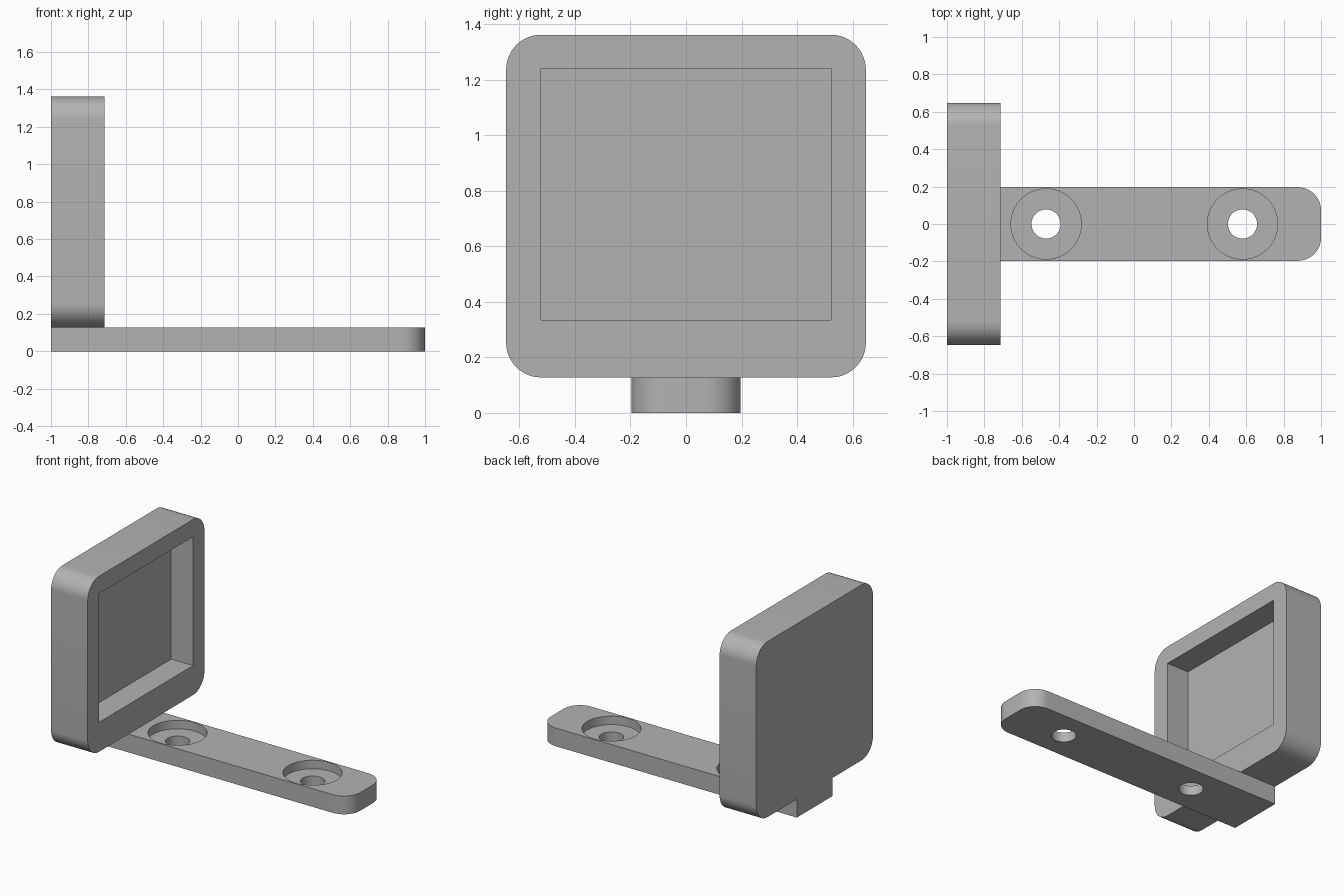
import bpy
import bmesh
from math import radians, sin, cos, pi
from mathutils import Matrix, Vector

cube = bpy.data.objects.get("Cube")
if cube:
    bpy.data.objects.remove(cube, do_unlink=True)

GREY = (0.45, 0.45, 0.45, 1)
grey = bpy.data.materials.new("plain grey")
grey.use_nodes = True
grey.diffuse_color = GREY
grey.node_tree.nodes["Principled BSDF"].inputs["Base Color"].default_value = GREY


def link(name, bm):
    bmesh.ops.recalc_face_normals(bm, faces=bm.faces)
    mesh = bpy.data.meshes.new(name)
    bm.to_mesh(mesh)
    bm.free()
    mesh.materials.append(grey)
    obj = bpy.data.objects.new(name, mesh)
    bpy.context.collection.objects.link(obj)
    return obj


def box(name, low, high, is_rounded=None, radius=0.0):
    """Box between two corners; edges chosen by is_rounded get a round bevel."""
    low, high = Vector(low), Vector(high)
    bm = bmesh.new()
    bmesh.ops.create_cube(bm, size=1)
    bmesh.ops.scale(bm, vec=high - low, verts=bm.verts)
    bmesh.ops.translate(bm, vec=(low + high) / 2, verts=bm.verts)
    if is_rounded:
        edges = [e for e in bm.edges if is_rounded(*[v.co for v in e.verts])]
        bmesh.ops.bevel(bm, geom=edges, offset=radius, segments=12,
                        profile=0.5, affect='EDGES')
    return link(name, bm)


def cylinder(name, x, radius, bottom, top):
    bm = bmesh.new()
    bmesh.ops.create_cone(bm, cap_ends=True, segments=64, radius1=radius,
                          radius2=radius, depth=top - bottom,
                          matrix=Matrix.Translation((x, 0, (top + bottom) / 2)))
    return link(name, bm)


def cut(obj, cutter):
    """Subtract the cutter, then discard it."""
    cutter.hide_render = True
    mod = obj.modifiers.new("cut", 'BOOLEAN')
    mod.operation = 'DIFFERENCE'
    mod.solver = 'EXACT'
    mod.object = cutter
    bpy.context.view_layer.objects.active = obj
    bpy.ops.object.modifier_apply(modifier=mod.name)
    bpy.data.objects.remove(cutter, do_unlink=True)


# Mounting arm, rounded only at its free end
THICK = 0.128
arm = box("mounting_arm", (-1, -0.197, 0), (1, 0.197, THICK),
          lambda a, b: abs(a.z - b.z) > 0.01 and a.x > 0, 0.125)

# Counterbored screw holes
for x in (-0.47, 0.58):
    cut(arm, cylinder("screw_hole", x, 0.078, -0.1, 0.3))
    cut(arm, cylinder("screw_recess", x, 0.188, THICK - 0.06, 0.3))

# Upright square housing with rounded corners and a shallow pocket
FACE = -0.715
housing = box("square_housing", (-1, -0.648, THICK), (FACE, 0.648, 1.362),
              lambda a, b: abs(a.x - b.x) > 0.01, 0.125)
cut(housing, box("pocket", (FACE - 0.17, -0.522, 0.335), (0, 0.522, 1.24)))

# Smooth the curved walls, keep the edges sharp
for obj in (arm, housing):
    bpy.ops.object.select_all(action='DESELECT')
    obj.select_set(True)
    bpy.context.view_layer.objects.active = obj
    bpy.ops.object.shade_smooth_by_angle(angle=radians(30))
